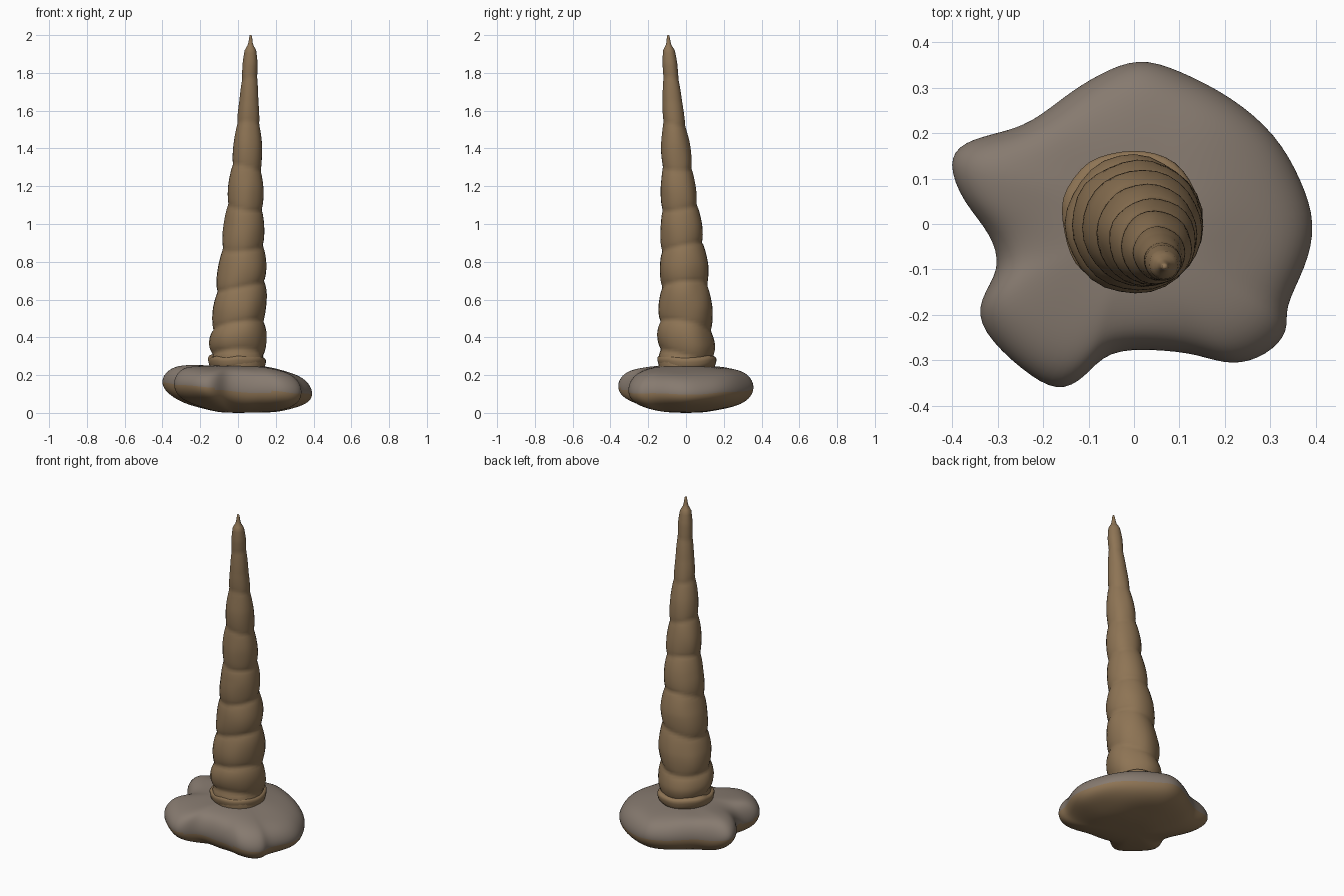
import bpy, bmesh, math
from mathutils import Vector, noise

if "Cube" in bpy.data.objects:
    bpy.data.objects.remove(bpy.data.objects["Cube"], do_unlink=True)


def material(name, colour):
    mat = bpy.data.materials.new(name)
    mat.use_nodes = True
    mat.diffuse_color = (*colour, 1)
    mat.node_tree.nodes["Principled BSDF"].inputs["Base Color"].default_value = (*colour, 1)
    return mat


brown = material("brown stone", (0.27, 0.175, 0.09))
grey = material("grey stone", (0.24, 0.195, 0.16))


def skin(name, rings, bottom, top, mats, levels):
    """Bridge closed rings, cap them with fans and smooth the result."""
    bm = bmesh.new()
    loops = [[bm.verts.new(p) for p in ring] for ring in rings]
    count = len(loops[0])
    ends = bm.verts.new(bottom), bm.verts.new(top)
    for i in range(count):
        j = (i + 1) % count
        for low, high in zip(loops, loops[1:]):
            bm.faces.new((low[i], low[j], high[j], high[i]))
        bm.faces.new((ends[0], loops[0][j], loops[0][i]))
        bm.faces.new((ends[1], loops[-1][i], loops[-1][j]))
    bmesh.ops.recalc_face_normals(bm, faces=bm.faces)
    mesh = bpy.data.meshes.new(name)
    bm.to_mesh(mesh)
    bm.free()
    for mat in mats:
        mesh.materials.append(mat)
    obj = bpy.data.objects.new(name, mesh)
    bpy.context.collection.objects.link(obj)
    bpy.ops.object.select_all(action="DESELECT")
    bpy.context.view_layer.objects.active = obj
    obj.select_set(True)
    if levels:
        sub = obj.modifiers.new("smooth", "SUBSURF")
        sub.levels = sub.render_levels = levels
        bpy.ops.object.modifier_apply(modifier=sub.name)
    bpy.ops.object.shade_smooth()
    return obj


# Lobed rock base: an outline scaled through a rounded cross-section
outline = [(.41, 0), (.375, .1), (.32, .2), (.22, .285), (.1, .345), (.01, .375), (-.08, .335),
           (-.15, .29), (-.23, .225), (-.3, .205), (-.385, .185), (-.42, .14), (-.385, .05),
           (-.32, -.02), (-.295, -.1), (-.35, -.17), (-.345, -.24), (-.25, -.33), (-.17, -.38),
           (-.11, -.345), (-.06, -.28), (.05, -.28), (.14, -.29), (.22, -.32), (.3, -.295),
           (.35, -.24), (.335, -.19), (.385, -.1)]
section = [(.3, 0), (.55, .015), (.78, .04), (.94, .075), (1, .125),
           (.96, .18), (.85, .222), (.65, .24), (.4, .25)]
rings = []
for scale, z in section:
    ring = []
    for x, y in outline:
        radius = math.hypot(x, y)
        mix = scale + (1 - scale) * (.33 / radius)      # rounder towards the middle
        p = Vector((x, y, 0)) * scale * mix
        tilt = -.07 * x * scale ** 2
        lump = .018 * noise.noise(Vector((p.x * 7, p.y * 7, z * 6))) * scale
        p.z = max(.002, z + tilt + lump)
        ring.append(p)
    rings.append(ring)
base = skin("rock_base", rings, (0, 0, 0), (0, 0, .25), [grey, brown], 2)
for face in base.data.polygons:
    face.material_index = 1 if face.normal.z < -.12 else 0

# Leaning spire: centre and radius along the height
axis = [(.22, 0, 0, .14), (.35, 0, 0, .148), (.55, .008, -.003, .141), (.78, .02, -.011, .126),
        (1, .033, -.025, .106), (1.2, .041, -.04, .092), (1.42, .05, -.056, .074),
        (1.65, .058, -.072, .05), (1.85, .064, -.085, .04), (1.92, .065, -.09, .031),
        (1.95, .066, -.092, .013), (1.98, .067, -.093, .009), (2, .067, -.094, .005)]
notches = [.16, .305, .46, .67, .88, 1.09, 1.3, 1.53, 1.77, 2.1]


def along(z):
    z = min(max(z, axis[0][0]), axis[-1][0])
    for a, b in zip(axis, axis[1:]):
        if z <= b[0]:
            t = (z - a[0]) / (b[0] - a[0])
            return [u + (v - u) * t for u, v in zip(a[1:], b[1:])]


def bulge(z):
    for low, high in zip(notches, notches[1:]):
        if z < high:
            t = max(0, (z - low) / (high - low))
            return .88 + .14 * math.sin(math.pi * t) ** .6
    return 1


sides, rows = 28, 130
rings = []
for k in range(rows + 1):
    z = .22 + 1.78 * k / rows
    cx, cy, radius = along(z)
    ring = []
    for i in range(sides):
        a = math.tau * i / sides
        c, s = math.cos(a), math.sin(a)
        # Bulges lean a little differently at each height
        skew = .22 * radius * math.cos(a - z * 5) if z < 1.88 else 0
        wobble = noise.noise(Vector((c * 1.5, s * 1.5, z * 6)))
        r = radius * (bulge(z + skew) if z < 1.9 else 1) * (1 + .05 * wobble)
        ring.append((cx + r * c, cy + r * s, z))
    rings.append(ring)
skin("spire", rings, (0, 0, .22), (.067, -.094, 2), [brown], 0)

# Ragged collar at the foot of the spire
rings = []
for r, z in [(.1, .225), (.148, .235), (.155, .262), (.163, .292), (.145, .305), (.1, .3)]:
    ring = []
    for i in range(20):
        a = math.tau * i / 20
        n = noise.noise(Vector((math.cos(a) * 2, math.sin(a) * 2, z * 5)))
        rr = r * (1 + .08 * n)
        ring.append((rr * math.cos(a) - .003, rr * math.sin(a) + .006, z + .02 * n))
    rings.append(ring)
skin("collar", rings, (0, 0, .225), (0, 0, .29), [brown], 1)
